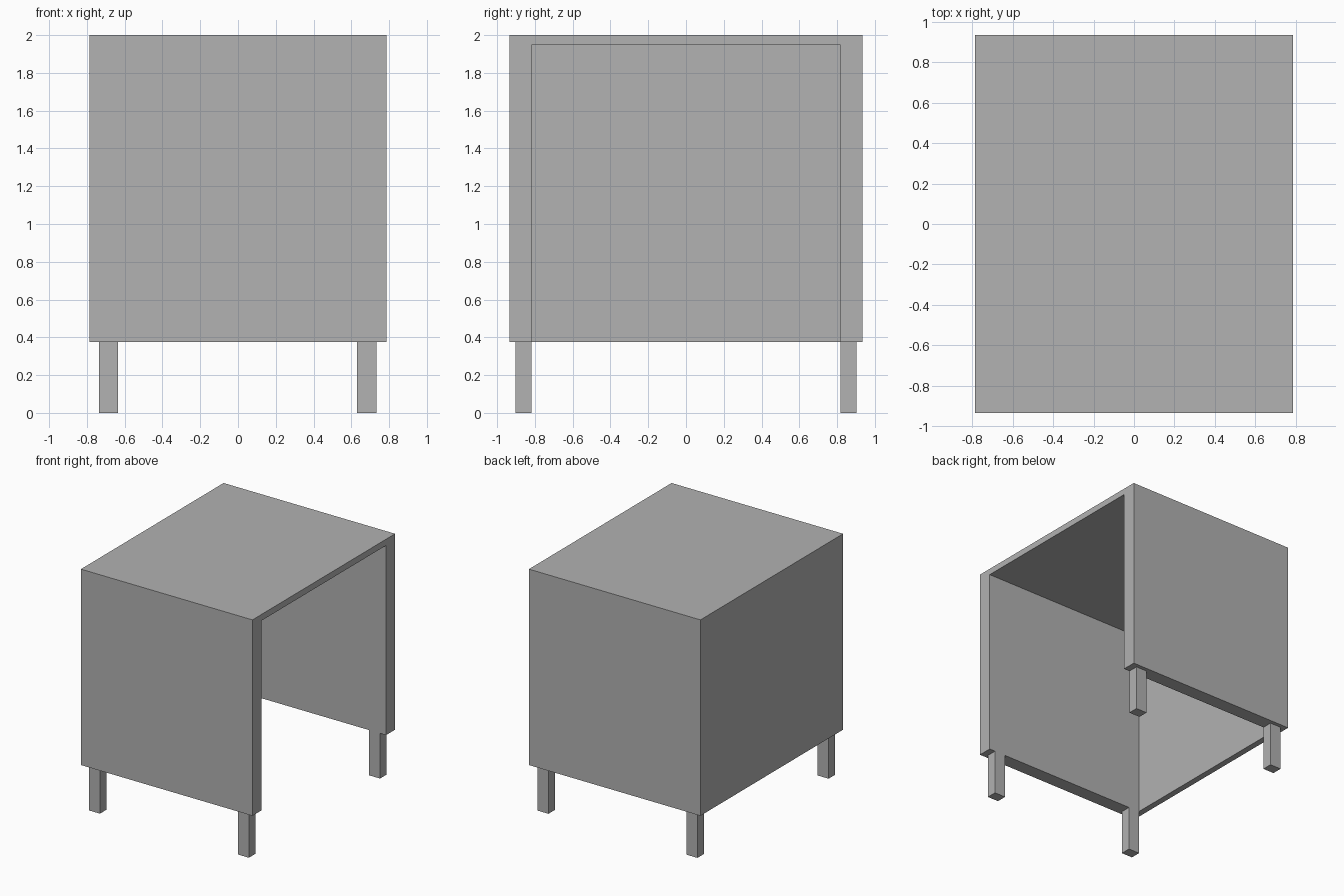
import bpy
from mathutils import Vector

if "Cube" in bpy.data.objects:
    bpy.data.objects.remove(bpy.data.objects["Cube"], do_unlink=True)

HALF_X, HALF_Y = 0.787, 0.935
BOTTOM, TOP = 0.375, 2.0
SIDE, THIN = 0.118, 0.052      # thick front/back walls, thin top and end wall

grey = bpy.data.materials.new("plain grey")
grey.use_nodes = True
colour = (0.445, 0.445, 0.445, 1)
grey.diffuse_color = colour
grey.node_tree.nodes["Principled BSDF"].inputs["Base Color"].default_value = colour


def box(name, low, high):
    """Box between two opposite corners."""
    low, high = Vector(low), Vector(high)
    bpy.ops.mesh.primitive_cube_add(size=1, location=(low + high) / 2)
    obj = bpy.context.object
    obj.name = name
    obj.scale = high - low
    bpy.ops.object.transform_apply(location=False, rotation=False, scale=True)
    obj.data.materials.append(grey)
    return obj


# Hollow body, open underneath and on the +x side
body = box("body_shell", (-HALF_X, -HALF_Y, BOTTOM), (HALF_X, HALF_Y, TOP))
hollow = box("hollow_cutter", (-HALF_X + THIN, -HALF_Y + SIDE, BOTTOM - 1),
             (HALF_X + 1, HALF_Y - SIDE, TOP - THIN))
hollow.hide_render = True
cut = body.modifiers.new("hollow", "BOOLEAN")
cut.operation = "DIFFERENCE"
cut.solver = "EXACT"
cut.object = hollow
bpy.context.view_layer.objects.active = body
bpy.ops.object.modifier_apply(modifier=cut.name)
bpy.data.objects.remove(hollow, do_unlink=True)

# Four short legs, flush with the inside of the thick walls
for end, sy in (("front", -1), ("back", 1)):
    for side, x in (("right", -0.737), ("left", 0.63)):
        y0, y1 = sorted((sy * (HALF_Y - SIDE), sy * 0.903))
        box(f"{end}_{side}_leg", (x, y0, 0), (x + 0.102, y1, BOTTOM))
